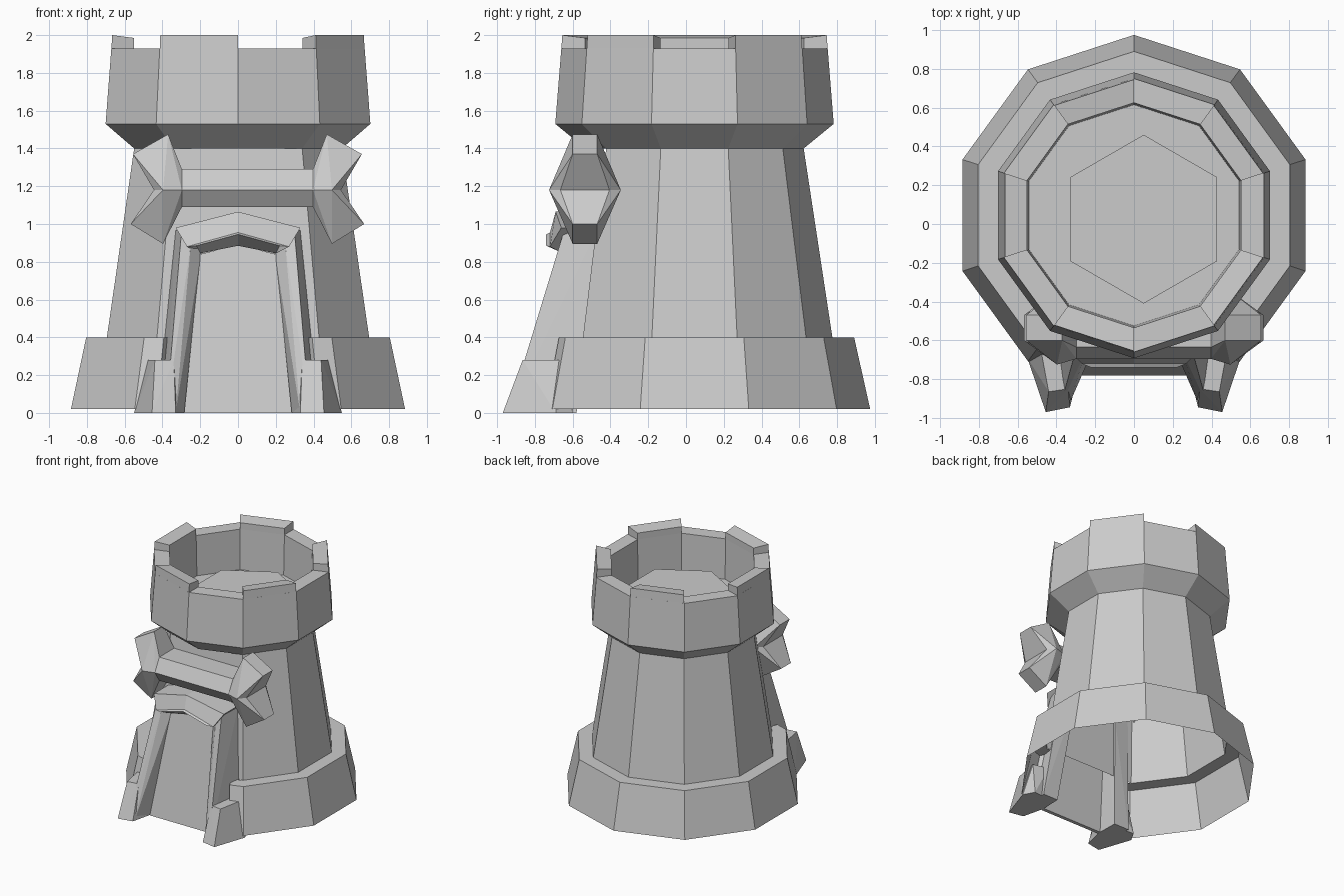
import bpy
import bmesh
import math

cube = bpy.data.objects.get("Cube")
if cube:
    bpy.data.objects.remove(cube)

stone = bpy.data.materials.new("grey_stone")
stone.use_nodes = True
COLOR = (0.6, 0.6, 0.6, 1)
stone.diffuse_color = COLOR
stone.node_tree.nodes["Principled BSDF"].inputs["Base Color"].default_value = COLOR

CENTER_Y = 0.045


def finish(name, bm):
    bmesh.ops.recalc_face_normals(bm, faces=bm.faces)
    mesh = bpy.data.meshes.new(name)
    bm.to_mesh(mesh)
    bm.free()
    mesh.materials.append(stone)
    obj = bpy.data.objects.new(name, mesh)
    bpy.context.collection.objects.link(obj)
    return obj


def hull(name, points):
    bm = bmesh.new()
    verts = [bm.verts.new(p) for p in points]
    bmesh.ops.convex_hull(bm, input=verts)
    bmesh.ops.dissolve_limit(bm, angle_limit=0.02, verts=bm.verts, edges=bm.edges)
    return finish(name, bm)


def loft(name, rings, closed=True, caps=()):
    """Skin rings of equal length; caps lists the rings to fill."""
    bm = bmesh.new()
    rows = [[bm.verts.new(p) for p in ring] for ring in rings]
    count = len(rows[0])
    for a, b in zip(rows, rows[1:]):
        for i in range(count if closed else count - 1):
            j = (i + 1) % count
            bm.faces.new((a[i], a[j], b[j], b[i]))
    for i in caps:
        bm.faces.new(rows[i])
    if not closed:
        for end in (0, -1):
            bm.faces.new([row[end] for row in rows])
    return finish(name, bm)


def corner(k, r, z):
    """Corner k of the ten-sided plan, counted from the front."""
    a = math.radians(36 * k - 90)
    return (r * math.cos(a), CENTER_Y + r * math.sin(a), z)


def ring(r, z, first=0):
    return [corner(k, r, z) for k in range(first, 10)]


def mix(p, q, t):
    return tuple(a + (b - a) * t for a, b in zip(p, q))


# Base skirt, open at the gate
def skirt_ring(r, z):
    start = mix(corner(0, r, z), corner(1, r, z), 0.79)
    end = mix(corner(0, r, z), corner(9, r, z), 0.79)
    return [start] + ring(r, z, 1) + [end]


loft("base_skirt", [skirt_ring(0.93, 0.02), skirt_ring(0.845, 0.4),
                    skirt_ring(0.73, 0.4)], closed=False)

# Tapered shaft with a flat front
loft("tower_shaft", [ring(0.73, 0.4, 1), ring(0.578, 1.4, 1)])

# Flared parapet with a sunken floor
loft("parapet", [ring(0.578, 1.4), ring(0.737, 1.53), ring(0.705, 1.93),
                 ring(0.58, 1.93), ring(0.57, 1.59)], caps=(0, -1))

# Merlons on every other side
for k in range(1, 10, 2):
    points = []
    for c in (k, k + 1):
        points += [corner(c, 0.705, 1.925), corner(c, 0.70, 2.0),
                   corner(c, 0.58, 1.925), corner(c, 0.58, 1.985)]
    hull("merlon", points)

# Six-sided roof slab
slab = [[(0.05 + 0.435 * math.cos(math.radians(60 * k + 30)),
          0.025 + 0.435 * math.sin(math.radians(60 * k + 30)), z)
         for k in range(6)] for z in (1.58, 1.69)]
loft("roof_slab", slab, caps=(0, 1))

# Leaning door panel
door = []
for x, y, z in ((0.285, -0.78, 0), (0.2, -0.62, 0.84), (0, -0.61, 0.89)):
    for depth in (0, 0.03):
        door += [(s * x, y + depth, z) for s in ((1, -1) if x else (1,))]
hull("door_panel", door)

# Door jambs and their feet
JAMB = [(0.285, -0.76, 0), (0.33, -0.92, 0), (0.38, -0.94, 0),
        (0.43, -0.58, 0), (0.29, -0.58, 0),
        (0.19, -0.60, 0.88), (0.25, -0.66, 0.89), (0.30, -0.65, 0.95),
        (0.33, -0.47, 0.97), (0.2, -0.47, 0.88)]
FOOT = [(0.29, -0.78, 0), (0.33, -0.945, 0), (0.455, -0.97, 0),
        (0.55, -0.69, 0), (0.5, -0.6, 0), (0.3, -0.62, 0),
        (0.34, -0.85, 0.28), (0.44, -0.865, 0.28),
        (0.48, -0.65, 0.28), (0.35, -0.62, 0.28)]
for side, s in (("left", 1), ("right", -1)):
    hull(side + "_door_jamb", [(s * x, y, z) for x, y, z in JAMB])
    hull(side + "_jamb_foot", [(s * x, y, z) for x, y, z in FOOT])

# Peaked lintel over the door
lintel = []
for s in (-1, 0, 1):
    drop = abs(s)
    lintel.append([(0.33 * s, -0.45, 1.065 - 0.085 * drop),
                   (0.33 * s, -0.69 + 0.03 * drop, 1.065 - 0.085 * drop),
                   (0.27 * s, -0.72, 0.955 - 0.075 * drop),
                   (0.22 * s, -0.74, 0.945 - 0.06 * drop),
                   (0.2 * s, -0.65, 0.885 - 0.04 * drop),
                   (0.2 * s, -0.45, 0.885 - 0.04 * drop)])
loft("door_lintel", lintel, caps=(0, -1))

# Cross beam with forked ends, set slightly off centre
BEAM_X, BEAM_Y = 0.05, -0.535
SECTION = [(-0.1, 1.29), (-0.16, 1.18), (-0.1, 1.09),
           (0.1, 1.09), (0.16, 1.18), (0.1, 1.29)]
loft("cross_beam", [[(BEAM_X + dx, BEAM_Y + y, z) for y, z in SECTION]
                    for dx in (-0.36, 0.36)], caps=(0, 1))

# Each fork arm: distance out, height, half depth
WAIST = [(0.347, 1.18, 0.16), (0.447, 1.18, 0.19), (0.495, 1.18, 0.13)]
ARMS = {"upper": [(0.347, 1.29, 0.1), (0.42, 1.475, 0.065), (0.606, 1.37, 0.065)],
        "lower": [(0.347, 1.09, 0.1), (0.447, 0.895, 0.065), (0.618, 1.0, 0.065)]}
for side, s in (("left", 1), ("right", -1)):
    for level, tip in ARMS.items():
        hull(side + "_" + level + "_fork",
             [(BEAM_X + s * dx, BEAM_Y + d * h, z)
              for dx, z, h in WAIST + tip for d in (-1, 1)])
